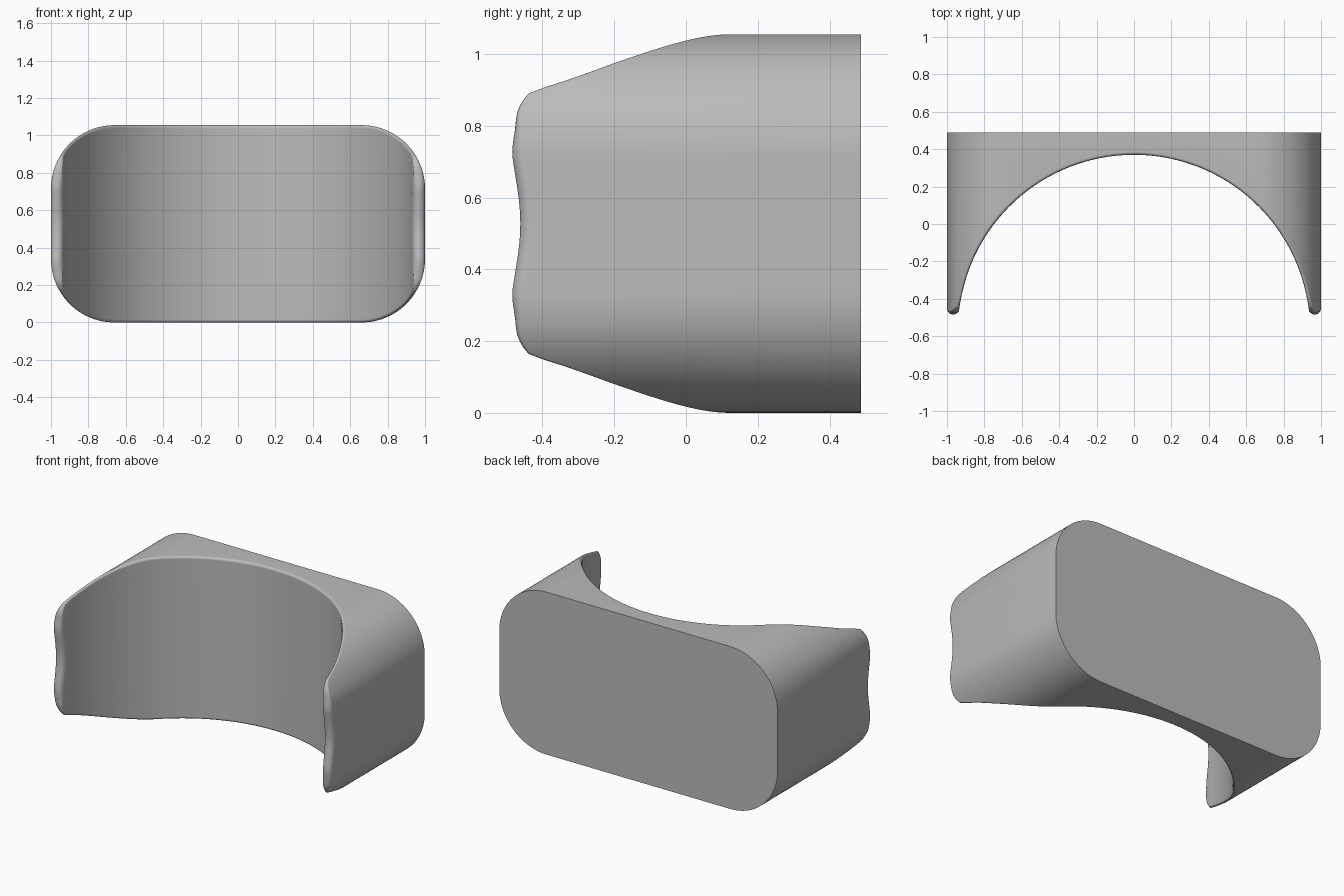
import bpy
import bmesh
from math import sin, cos, pi, sqrt, asin
from mathutils import Vector

if "Cube" in bpy.data.objects:
    bpy.data.objects.remove(bpy.data.objects["Cube"])

# Main sizes
HEIGHT, CORNER, BACK = 1.055, 0.34, 0.488
MID = HEIGHT / 2
FLAT_X, FLAT_Z = 1 - CORNER, MID - CORNER
SCOOP_R, SCOOP_Y = 0.942, -0.572
ARC, SIDE, TURN, SPAN = 10, 20, 24, 64


def tip_depth(h):
    """Front limit of the wing tips at a height h away from the middle."""
    if h < 0.27:
        return -0.462 - 0.014 * (1 - cos(pi * h / 0.27))
    return -0.49 + 5.5 * (h - 0.27) ** 2


def rim_radius(a, h):
    """Radius of the rounded rim that makes it reach the tip depth."""
    lo, hi = 0.010, 0.036
    for _ in range(40):
        r = (lo + hi) / 2
        x = FLAT_X + (CORNER - r) * cos(a)
        reach = SCOOP_Y + sqrt(max(0, (SCOOP_R + r) ** 2 - x * x)) - r
        lo, hi = (r, hi) if reach < tip_depth(h) else (lo, r)
    return lo + 0.005 * max(0, sin(a) - 0.75) / 0.25


def rim_arc(x, z, r, normal):
    """Points of the rounded rim, from the outer wall to the scoop."""
    y = SCOOP_Y + sqrt(max(0, (SCOOP_R + r) ** 2 - x * x))
    centre = Vector((x, y, z))
    inward = Vector((-x, SCOOP_Y - y, 0)).normalized()
    turn = normal.angle(inward)
    return [centre + r * (normal * sin((1 - k / ARC) * turn)
                          + inward * sin(k / ARC * turn)) / sin(turn)
            for k in range(ARC + 1)]


def mirrored(arc, sx, sz):
    return [Vector((p.x * sx, p.y, MID + (p.z - MID) * sz)) for p in arc]


# Rim sections: upper half of one wing, then along the top edge
wing = []
for i in range(SIDE // 2 + 1):
    h = FLAT_Z * i / (SIDE // 2)
    r = rim_radius(0, h)
    wing.append(rim_arc(1 - r, MID + h, r, Vector((1, 0, 0))))
for i in range(1, TURN + 1):
    a = pi / 2 * i / TURN
    r = rim_radius(a, FLAT_Z + CORNER * sin(a))
    wing.append(rim_arc(FLAT_X + (CORNER - r) * cos(a),
                        MID + FLAT_Z + (CORNER - r) * sin(a),
                        r, Vector((cos(a), 0, sin(a)))))
limit = asin(FLAT_X / (SCOOP_R + r))
top = [rim_arc((SCOOP_R + r) * sin(limit * (1 - 2 * k / SPAN)), HEIGHT - r, r,
               Vector((0, 0, 1))) for k in range(1, SPAN)]

right = [mirrored(s, 1, -1) for s in reversed(wing[1:])] + wing
left = [mirrored(s, -1, 1) for s in reversed(right)]
bottom = [mirrored(s, -1, -1) for s in top]
loop = right + top + left + bottom

# Outer wall, back panel and rounded rim
bm = bmesh.new()
rings = [[bm.verts.new((s[0].x, BACK, s[0].z)) for s in loop]]
rings += [[bm.verts.new(s[k]) for s in loop] for k in range(ARC + 1)]
n = len(loop)
for a, b in zip(rings, rings[1:]):
    for i in range(n):
        j = (i + 1) % n
        bm.faces.new((a[i], a[j], b[j], b[i]))
bm.faces.new(rings[0])

# Scooped inner face, in rows from one wing to the other
inner = rings[-1]
rows = []
count = len(right)
for i in range(count):
    p = inner[i]
    q = inner[2 * count + len(top) - 1 - i]
    if i == 0:
        mid = list(reversed(inner[2 * count + len(top):]))
    elif i == count - 1:
        mid = inner[count:count + len(top)]
    else:
        swing = asin(p.co.x / SCOOP_R)
        mid = []
        for k in range(1, SPAN):
            t = swing * (1 - 2 * k / SPAN)
            mid.append(bm.verts.new((SCOOP_R * sin(t),
                                     SCOOP_Y + SCOOP_R * cos(t), p.co.z)))
    rows.append([p] + mid + [q])
for a, b in zip(rows, rows[1:]):
    for k in range(SPAN):
        bm.faces.new((a[k], a[k + 1], b[k + 1], b[k]))
bmesh.ops.recalc_face_normals(bm, faces=bm.faces)

mesh = bpy.data.meshes.new("scooped_block")
bm.to_mesh(mesh)
bm.free()
block = bpy.data.objects.new("scooped_block", mesh)
bpy.context.collection.objects.link(block)

# Plain grey finish
grey = bpy.data.materials.new("plain_grey")
grey.use_nodes = True
colour = (0.5, 0.5, 0.5, 1)
grey.diffuse_color = colour
grey.node_tree.nodes["Principled BSDF"].inputs["Base Color"].default_value = colour
mesh.materials.append(grey)

bpy.ops.object.select_all(action='DESELECT')
block.select_set(True)
bpy.context.view_layer.objects.active = block
bpy.ops.object.shade_smooth_by_angle(angle=pi / 6)
